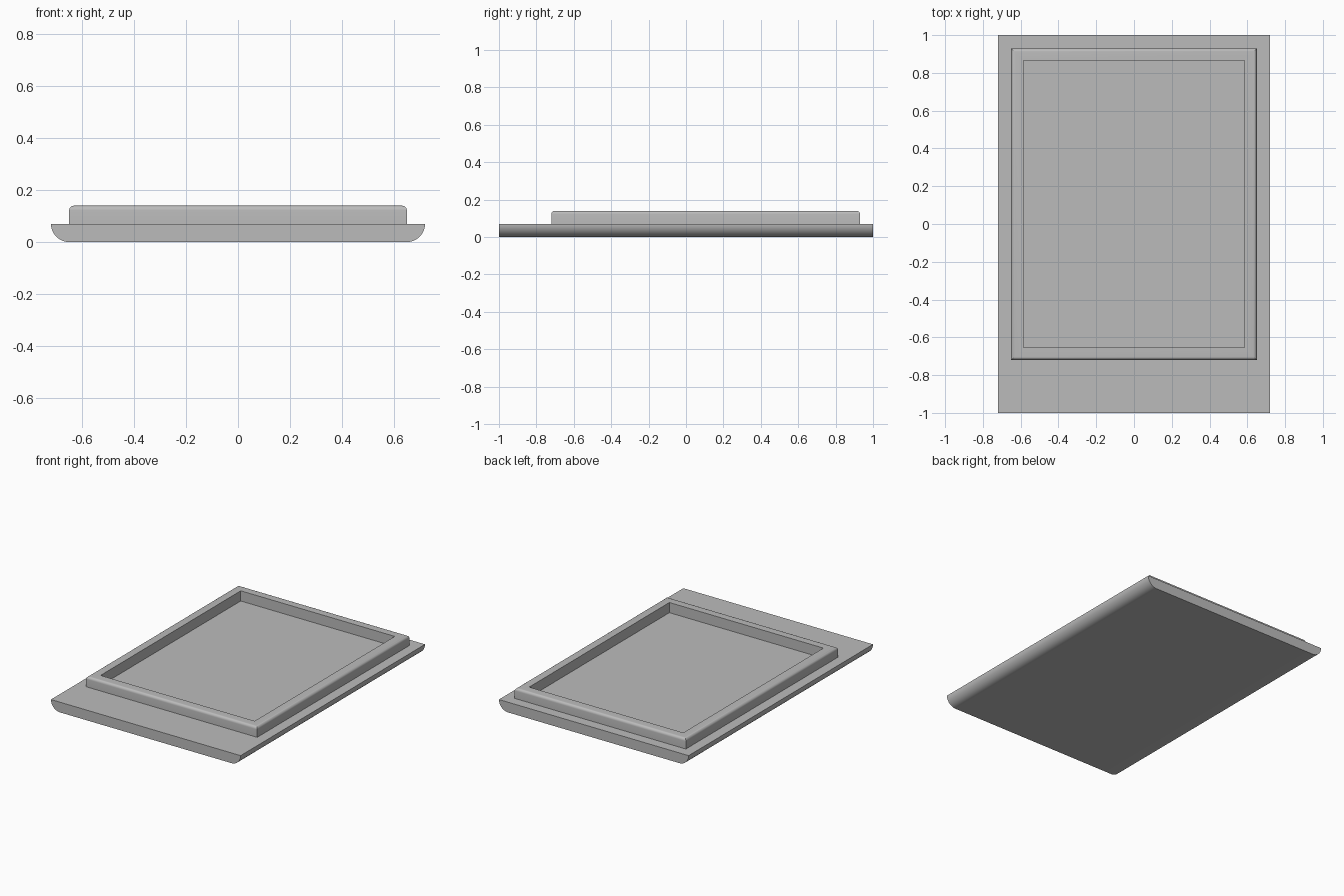
import bpy
import bmesh
from math import sin, cos, pi

cube = bpy.data.objects.get("Cube")
if cube:
    bpy.data.objects.remove(cube, do_unlink=True)

grey = bpy.data.materials.new("plain grey")
grey.use_nodes = True
colour = (0.5, 0.5, 0.5, 1)
grey.diffuse_color = colour
grey.node_tree.nodes["Principled BSDF"].inputs["Base Color"].default_value = colour


def finish(name, bm):
    """Turn a bmesh into a smooth-shaded object with sharp edges kept."""
    bmesh.ops.recalc_face_normals(bm, faces=bm.faces)
    mesh = bpy.data.meshes.new(name)
    bm.to_mesh(mesh)
    bm.free()
    mesh.materials.append(grey)
    obj = bpy.data.objects.new(name, mesh)
    bpy.context.collection.objects.link(obj)
    bpy.ops.object.select_all(action="DESELECT")
    obj.select_set(True)
    bpy.context.view_layer.objects.active = obj
    bpy.ops.object.shade_smooth_by_angle(angle=pi / 6)


def arc(cx, cz, r, start, end, steps):
    """Points on a circular arc, angles in radians."""
    angles = [start + (end - start) * i / steps for i in range(steps + 1)]
    return [(cx + r * cos(a), cz + r * sin(a)) for a in angles]


# Base slab: flat top, long lower edges rounded, extruded front to back
half_width, half_length, thick = 0.72, 1.0, 0.07
right = arc(half_width - thick, thick, thick, 0, -pi / 2, 12)
profile = right + [(-x, z) for x, z in reversed(right)]
bm = bmesh.new()
face = bm.faces.new([bm.verts.new((x, -half_length, z)) for x, z in profile])
extruded = bmesh.ops.extrude_face_region(bm, geom=[face], use_keep_orig=True)
verts = [v for v in extruded["geom"] if isinstance(v, bmesh.types.BMVert)]
bmesh.ops.translate(bm, verts=verts, vec=(0, 2 * half_length, 0))
finish("base_slab", bm)

# Raised frame: rim section swept round a rectangle with mitred corners
outer_x, y_front, y_back = 0.65, -0.72, 0.93
top, rim, radius = 0.14, 0.065, 0.018
section = [(0, thick)]
section += arc(radius, top - radius, radius, pi, pi / 2, 6)
section += [(rim, top), (rim, thick)]
bm = bmesh.new()
loops = []
for inset, z in section:
    x, f, b = outer_x - inset, y_front + inset, y_back - inset
    corners = [(-x, f), (x, f), (x, b), (-x, b)]
    loops.append([bm.verts.new((px, py, z)) for px, py in corners])
for lower, upper in zip(loops, loops[1:] + loops[:1]):
    for i in range(4):
        j = (i + 1) % 4
        bm.faces.new((lower[i], lower[j], upper[j], upper[i]))
finish("raised_frame", bm)
